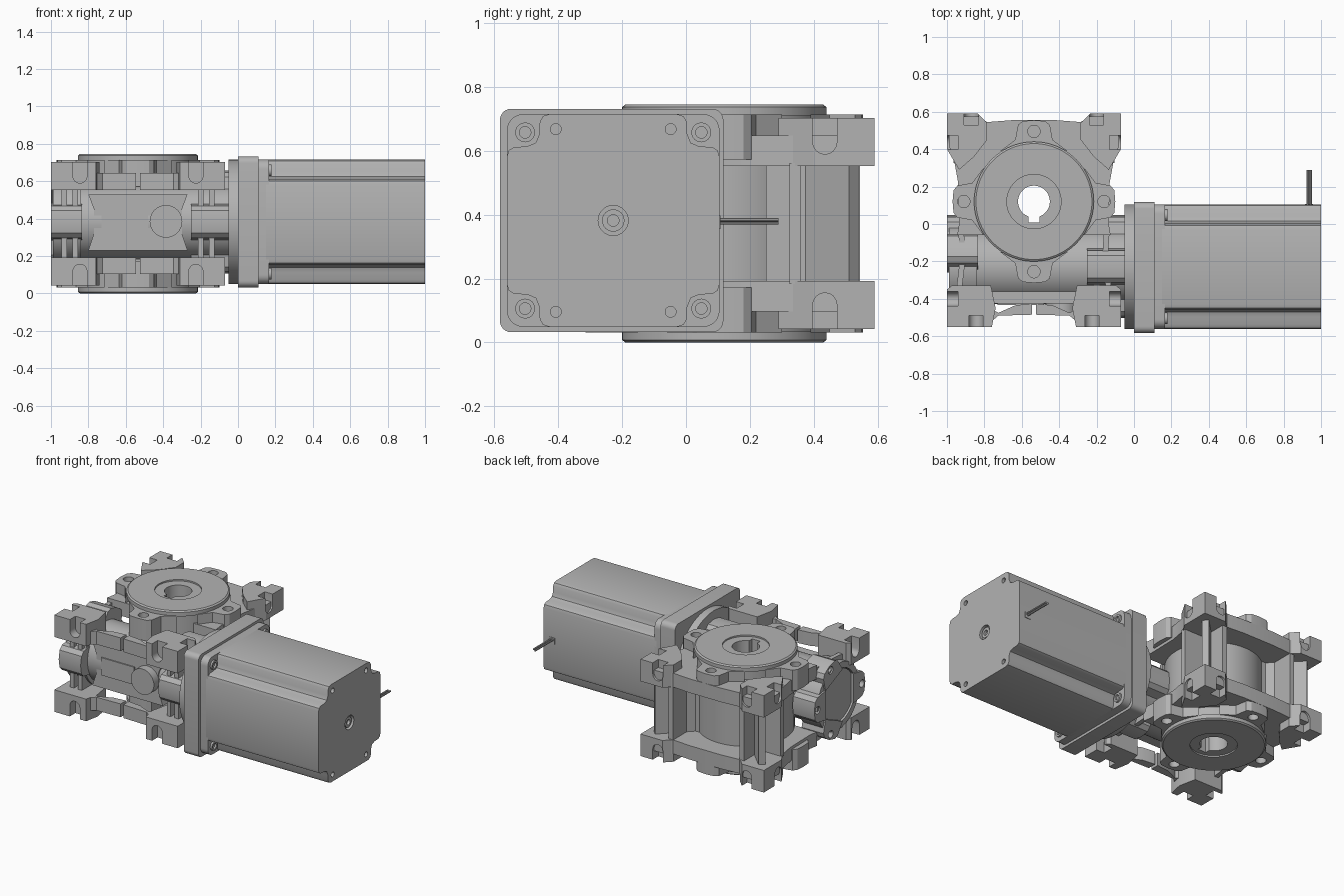
import bpy, bmesh, math
from math import sin, cos, pi

cube = bpy.data.objects.get("Cube")
if cube:
    bpy.data.objects.remove(cube, do_unlink=True)

metal = bpy.data.materials.new("cast_grey")
metal.use_nodes = True
GREY = (0.45, 0.45, 0.45, 1)
metal.diffuse_color = GREY
metal.node_tree.nodes["Principled BSDF"].inputs["Base Color"].default_value = GREY

GX, GY, MID = -0.535, 0.12, 0.3725     # output axis and mid height
MY, MZ = -0.228, 0.382                 # motor and worm axis


def finish(name, bm):
    bmesh.ops.recalc_face_normals(bm, faces=bm.faces)
    me = bpy.data.meshes.new(name)
    bm.to_mesh(me)
    bm.free()
    me.materials.append(metal)
    ob = bpy.data.objects.new(name, me)
    bpy.context.scene.collection.objects.link(ob)
    return ob


def place(axis, a, b, t):
    return {"x": (t, a, b), "y": (a, t, b), "z": (a, b, t)}[axis]


def prism(name, outline, axis, lo, hi):
    """Extrude a 2D outline along an axis."""
    bm = bmesh.new()
    face = bm.faces.new([bm.verts.new(place(axis, a, b, lo)) for a, b in outline])
    grown = bmesh.ops.extrude_face_region(bm, geom=[face])["geom"]
    step = place(axis, 0, 0, hi - lo)
    bmesh.ops.translate(bm, vec=step, verts=[v for v in grown if isinstance(v, bmesh.types.BMVert)])
    return finish(name, bm)


def box(name, x, y, z):
    return prism(name, [(x[0], y[0]), (x[1], y[0]), (x[1], y[1]), (x[0], y[1])], "z", *z)


def circle(a, b, r, n=48):
    return [(a + r * cos(2 * pi * i / n), b + r * sin(2 * pi * i / n)) for i in range(n)]


def rod(name, axis, a, b, r, lo, hi, n=48):
    return prism(name, circle(a, b, r, n), axis, lo, hi)


def rounded_square(a, b, half, r, n=6):
    pts = []
    for q in range(4):
        for i in range(n + 1):
            t = q * pi / 2 + i * pi / 2 / n
            ca = (half - r) * (1 if q in (0, 3) else -1)
            cb = (half - r) * (1 if q < 2 else -1)
            pts.append((a + ca + r * cos(t), b + cb + r * sin(t)))
    return pts


def ring_lathe(name, axis, a, b, profile, n=72):
    """Revolve a closed (radius, height) profile into a hollow ring."""
    bm = bmesh.new()
    rings = [[bm.verts.new(place(axis, a + r * cos(2 * pi * i / n), b + r * sin(2 * pi * i / n), h))
              for r, h in profile] for i in range(n)]
    m = len(profile)
    for i in range(n):
        p, q = rings[i], rings[(i + 1) % n]
        for j in range(m):
            k = (j + 1) % m
            bm.faces.new((p[j], q[j], q[k], p[k]))
    return finish(name, bm)


def cut(ob, *cutters):
    """Subtract cutters, bake the result and delete them."""
    for c in cutters:
        mod = ob.modifiers.new("cut", "BOOLEAN")
        mod.operation, mod.solver, mod.object = "DIFFERENCE", "EXACT", c
    bpy.context.view_layer.update()
    baked = bpy.data.meshes.new_from_object(ob.evaluated_get(bpy.context.evaluated_depsgraph_get()))
    ob.modifiers.clear()
    ob.data = baked
    for c in cutters:
        bpy.data.objects.remove(c, do_unlink=True)
    return ob


def both_sides(half):
    """Mirror a half outline about the output axis in x."""
    return [(GX + a, b) for a, b in half] + [(GX - a, b) for a, b in reversed(half)]


# ---- Motor ----
corner = [(.333, .20), (.327, .22), (.31, .23), (.27, .232), (.243, .243),
          (.232, .27), (.23, .31), (.22, .327), (.20, .333)]
profile = []
for q in range(4):
    c, s = round(cos(q * pi / 2)), round(sin(q * pi / 2))
    profile += [(MY + a * c - b * s, MZ + a * s + b * c) for a, b in corner]
motor = prism("motor_body", profile, "x", 0.15, 1.0)
cut(motor, rod("hub_cut", "x", MY, MZ, 0.047, 0.975, 1.1),
    *[rod("screw_cut", "x", MY + 0.18 * i, MZ + 0.286 * j, 0.017, 0.98, 1.1, 20)
      for i in (-1, 1) for j in (-1, 1)])
ring_lathe("rear_bearing", "x", MY, MZ, [(.018, .96), (.035, .96), (.035, .992), (.018, .992)], 32)
prism("motor_front_flange", rounded_square(MY, MZ, 0.333, 0.05), "x", 0.10, 0.165)
prism("adapter_plate", rounded_square(MY - .005, MZ, 0.35, 0.035), "x", 0.0, 0.11)
for i in (-1, 1):
    for j in (-1, 1):
        ring_lathe("flange_bolt", "x", MY + .276 * i, MZ + .276 * j,
                   [(.018, .15), (.031, .15), (.031, .178), (.018, .178)], 24)
for i in (-1, 0, 1):
    rod("motor_wire", "y", 0.936 + 0.009 * i, 0.376 + 0.008 * (i % 2), 0.006, 0.08, 0.29, 8)
box("wire_grommet", (0.915, 0.957), (0.09, 0.108), (0.355, 0.397))

# ---- Worm housing along the motor axis ----
rod("input_flange", "x", MY, MZ, 0.333, -0.05, 0.002, 72)
rod("worm_housing", "x", MY, MZ, 0.2, -0.96, -0.04, 64)
ring_lathe("worm_end_ring", "x", MY, MZ, [(.185, -.99), (.225, -.99), (.225, -.84), (.185, -.84)], 64)
rod("worm_end_cap", "x", MY, MZ, 0.18, -0.98, -0.9, 64)
for end, lo, hi in (("rear", -1.0, -0.835), ("motor", -0.25, -0.04)):
    for k in range(4):
        t = k * pi / 2
        if end == "rear" and k % 2:
            t -= 0.42 * (1 if k == 1 else -1)
        c, s = cos(t), sin(t)
        ear = [(.15, -.1), (.24, -.085), (.265, -.06), (.275, 0), (.265, .06), (.24, .085), (.15, .1)]
        boss = prism(end + "_worm_boss", [(MY + a * c - b * s, MZ + a * s + b * c) for a, b in ear],
                     "x", lo, hi)
        if end == "rear":
            cut(boss, rod("bolt_cut", "x", MY + .238 * c, MZ + .238 * s, 0.025, -1.1, -0.93, 20))
prism("worm_front_panel", [(-.80, .23), (-.27, .23), (-.30, .32), (-.30, .45), (-.27, .53), (-.80, .53),
                           (-.77, .45), (-.77, .32)], "y", -0.425, -0.25)
box("name_plate", (-0.73, -0.48), (-0.433, -0.42), (0.32, 0.44))
rod("oil_plug", "y", -0.385, 0.385, 0.087, -0.48, -0.3)

# ---- Central gear drum with stepped faces and keyed bore ----
half = [(.085, .3625), (.145, .3625), (.145, .3725), (.31, .3725), (.32, .365), (.32, .337), (.30, .337)]
drum = ring_lathe("gear_drum", "z", GX, GY, [(r, MID + h) for r, h in half]
                  + [(r, MID - h) for r, h in reversed(half)], 96)
cut(drum, box("key_cut", (GX - .03, GX + .03), (GY - .112, GY - .05), (-0.1, 0.9)))


def slot(axis, centre, s, lo, hi):
    """U-shaped cutter open towards the outer face."""
    pts = [(centre - .038, MID + s * .5)]
    pts += [(centre - .038 * cos(i * pi / 8), MID + s * (.255 - .038 * sin(i * pi / 8))) for i in range(9)]
    pts += [(centre + .038, MID + s * .5)]
    return prism("slot_cut", pts, axis, lo, hi)


# ---- Upper and lower mounting frames ----
frame = [(.12, .555), (.25, .545), (.30, .575), (.45, .575), (.455, .42), (.425, .33),
         (.405, .22), (.40, 0), (.41, -.06), (.2, -.06)]
back_foot = [(.465, .59), (.465, .40), (.40, .29), (.32, .36), (.25, .45), (.25, .54), (.30, .59)]
front_foot = [(.465, -.55), (.465, -.35), (.44, -.33), (.23, -.33), (.205, -.45), (.225, -.55)]
bridge = [(.25, -.54), (.19, -.49), (0.01, -.485), (0.01, -.425), (.1, -.435), (.19, -.475), (.25, -.44)]
lug = [(.27, -.18), (.33, -.10), (.41, -.085), (.43, -.06), (.435, 0),
       (.43, .06), (.41, .085), (.33, .10), (.27, .18)]

for s, level in ((1, "upper"), (-1, "lower")):
    def span(a, b):
        return MID + s * a, MID + s * b

    plate = prism(level + "_frame", both_sides(frame), "z", *span(.18, .275))
    cut(plate, rod("drum_cut", "z", GX, GY, 0.25, -0.1, 0.9))
    for m in (-1, 1):
        def side(pts):
            return [(GX + m * a, b) for a, b in pts]

        outer = sorted((GX + m * .405, GX + m * .5))
        foot = prism(level + "_back_foot", side(back_foot), "z", *span(.18, .33))
        cut(foot, slot("y", GX + m * .335, s, .53, .65), slot("x", .435, s, *outer))
        foot = prism(level + "_front_foot", side(front_foot), "z", *span(.18, .33))
        cut(foot, slot("y", GX + m * .31, s, -.6, -.49), slot("x", -.40, s, *outer))
        prism(level + "_bridge", side(bridge), "z", *span(.18, .27))
        # Narrow rail joining front and back feet
        prism(level + "_side_rail", side([(.375, -.03), (.405, -.03), (.395, -.18), (.415, -.35), (.385, -.35),
                                          (.365, -.18)]), "z", *span(.18, .25))
    # Four bolt lugs around the output face
    for k in range(4):
        c, sn = round(cos(k * pi / 2)), round(sin(k * pi / 2))
        ear = prism(level + "_lug", [(GX + a * c - b * sn, GY + a * sn + b * c) for a, b in lug],
                    "z", *span(.2, .342))
        cut(ear, rod("bolt_cut", "z", GX + .375 * c, GY + .375 * sn, 0.033, *span(.26, .5), 24))

# ---- Upright ribs between the frames ----
for m in (-1, 1):
    def wall(name, x0, x1, y0, y1):
        xs = sorted((GX + m * x0, GX + m * x1))
        box(name, xs, (y0, y1), (MID - .19, MID + .19))

    wall("back_rib", .25, .285, .25, .545)
    wall("side_rib", .15, .43, .325, .36)
    prism("corner_rib", [(GX + m * a, b) for a, b in ((.17, .32), (.20, .29), (.42, .51), (.39, .54))],
          "z", MID - .19, MID + .19)
    for x in (.32, .38):
        wall("front_pillar", x, x + .03, -.46, -.25)

# ---- Smooth curved faces, keep edges sharp ----
for ob in bpy.context.scene.objects:
    if ob.type == "MESH":
        ob.data.shade_smooth()
        ob.data.set_sharp_from_angle(angle=math.radians(30))
